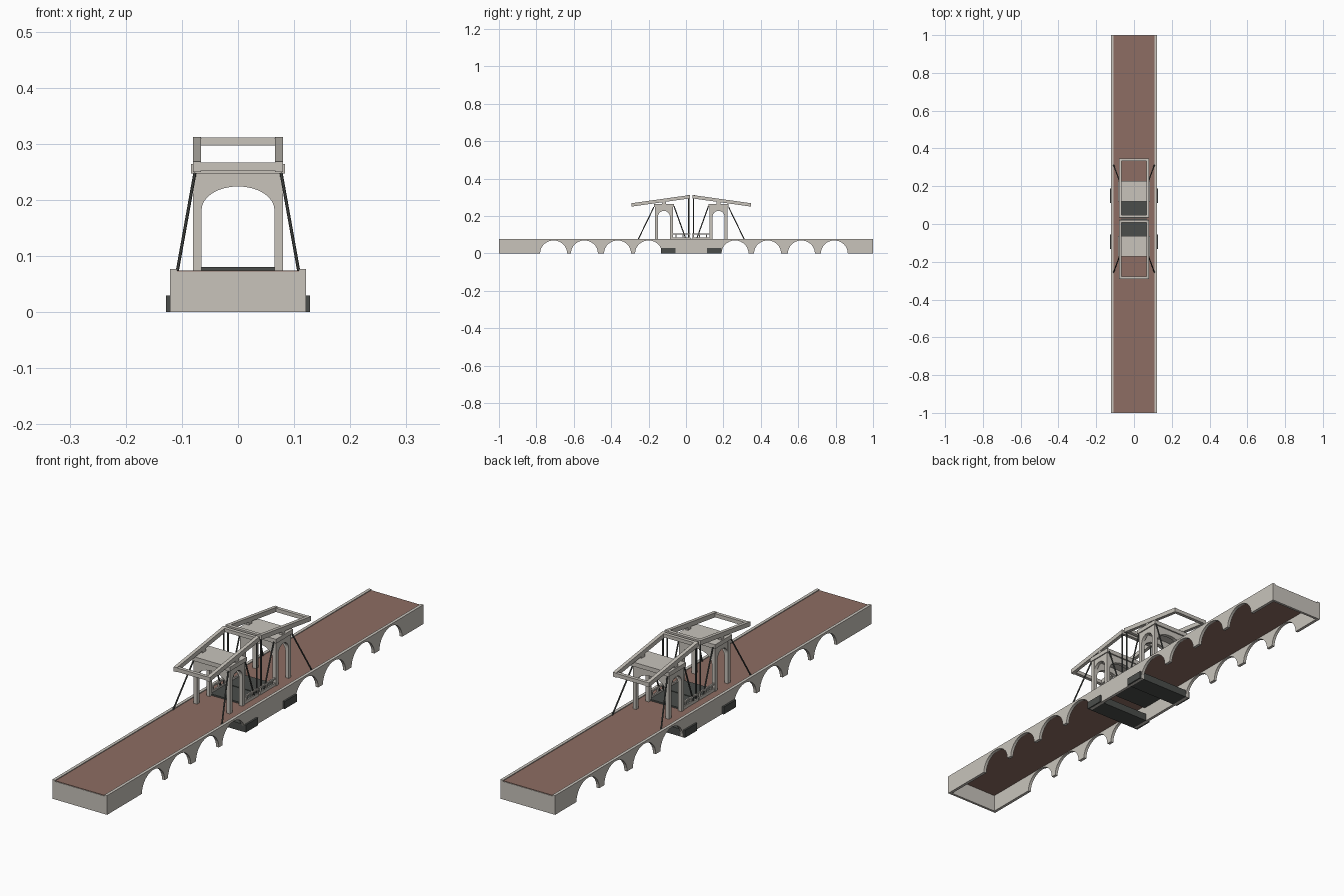
import bpy, bmesh, math
from mathutils import Vector

if "Cube" in bpy.data.objects:
    bpy.data.objects.remove(bpy.data.objects["Cube"])


def material(name, rgb):
    m = bpy.data.materials.new(name)
    m.use_nodes = True
    m.diffuse_color = (*rgb, 1)
    m.node_tree.nodes["Principled BSDF"].inputs["Base Color"].default_value = (*rgb, 1)
    return m


STONE = material("pale stone", (0.58, 0.55, 0.50))
BROWN = material("brown paving", (0.27, 0.155, 0.125))
DARK = material("dark grey", (0.07, 0.075, 0.07))


def finish(name, bm, mat):
    bmesh.ops.recalc_face_normals(bm, faces=bm.faces)
    mesh = bpy.data.meshes.new(name)
    bm.to_mesh(mesh)
    bm.free()
    mesh.materials.append(mat)
    ob = bpy.data.objects.new(name, mesh)
    bpy.context.collection.objects.link(ob)
    return ob


def prism(name, profile, axis, lo, hi, mat):
    """Extrude a (horizontal, z) profile along x or y from lo to hi."""
    bm = bmesh.new()
    place = (lambda h, z: (lo, h, z)) if axis == "x" else (lambda h, z: (h, lo, z))
    face = bm.faces.new([bm.verts.new(place(h, z)) for h, z in profile])
    out = bmesh.ops.extrude_face_region(bm, geom=[face])
    step = Vector((hi - lo, 0, 0)) if axis == "x" else Vector((0, hi - lo, 0))
    bmesh.ops.translate(bm, vec=step, verts=[v for v in out["geom"] if isinstance(v, bmesh.types.BMVert)])
    return finish(name, bm, mat)


def box(name, x, y, z, mat):
    return prism(name, [(x[0], z[0]), (x[1], z[0]), (x[1], z[1]), (x[0], z[1])], "y", y[0], y[1], mat)


def arc(centre, half, spring, rise, n=16):
    return [(centre - half * math.cos(math.pi * i / n), spring + rise * math.sin(math.pi * i / n))
            for i in range(n + 1)]


def rod(name, a, b, radius, mat):
    a, b = Vector(a), Vector(b)
    bm = bmesh.new()
    bmesh.ops.create_cone(bm, cap_ends=True, segments=8, radius1=radius, radius2=radius, depth=(b - a).length)
    turn = (b - a).to_track_quat("Z", "Y").to_matrix()
    for v in bm.verts:
        v.co = turn @ v.co + (a + b) / 2
    return finish(name, bm, mat)


MID = 0.028      # centre of the lifting span along y
BASE = 0.072     # road level
SIDES = ((1, "left"), (-1, "right"))

# Hollow causeway: arched side walls, end walls and the road
wall = [(-1, 0)]
for c in (-0.708, -0.543, -0.366, -0.2, 0.262, 0.436, 0.617, 0.793):
    wall += arc(c, 0.072, 0, 0.069)
wall += [(1, 0), (1, 0.077), (-1, 0.077)]
for s, side in SIDES:
    prism(f"{side}_arched_wall", wall, "x", s * 0.109, s * 0.121, STONE)
for s, end in ((-1, "front"), (1, "back")):
    box(f"{end}_end_wall", (-0.109, 0.109), sorted((s * 0.99, s)), (0, BASE), STONE)
box("road", (-0.11, 0.11), (-0.998, 0.998), (0.07, 0.074), BROWN)
box("span_underside", (-0.108, 0.108), (MID - 0.09, MID + 0.09), (0.06, 0.069), DARK)


def tower_and_leaf(d, label):
    """One half of the drawbridge; d is the direction away from mid span."""
    def Y(t):
        return MID + d * t

    def span(a, b):
        return sorted((Y(a), Y(b)))

    near, far, mid = 0.098, 0.194, 0.146
    # Arched gate faces across the road
    gate = [(-0.08, BASE), (-0.065, BASE)] + arc(0, 0.065, 0.182, 0.042)
    gate += [(0.065, BASE), (0.08, BASE), (0.08, 0.247), (-0.08, 0.247)]
    for word, a in (("inner", near), ("outer", far - 0.016)):
        lo, hi = span(a, a + 0.016)
        prism(f"{label}_{word}_gate_arch", gate, "y", lo, hi, STONE)
    # Narrow arches along each flank, joining the legs
    lo, hi = span(near, far)
    flank = [(lo, 0.195)] + [(lo + 0.016, 0.195)] + arc(Y(mid), 0.032, 0.195, 0.032)[1:]
    flank += [(hi, 0.195), (hi, 0.247), (lo, 0.247)]
    for s, side in SIDES:
        prism(f"{label}_{side}_flank_arch", flank, "x", s * 0.066, s * 0.0795, STONE)
    # Roof slab of the tower
    box(f"{label}_tower_cap", (-0.084, 0.084), span(near - 0.006, far + 0.006), (0.247, 0.264), STONE)

    # Tilted balance frame
    zi, zo, ti, to = 0.312, 0.268, 0.006, 0.32
    th = 0.018
    for s, side in SIDES:
        prism(f"{label}_{side}_balance_beam",
              [(Y(ti), zi), (Y(to), zo), (Y(to), zo - th), (Y(ti), zi - th)],
              "x", s * 0.066, s * 0.08, STONE)
        box(f"{label}_{side}_pivot", sorted((s * 0.067, s * 0.079)), span(mid - 0.01, mid + 0.01),
            (0.262, 0.28), STONE)
    box(f"{label}_inner_crossbar", (-0.067, 0.067), span(ti, ti + 0.014), (0.297, 0.311), STONE)
    box(f"{label}_outer_crossbar", (-0.067, 0.067), span(to - 0.014, to), (0.252, 0.267), STONE)

    # Lifting leaf and its low railings
    box(f"{label}_leaf", (-0.07, 0.07), span(0.002, near + 0.004), (0.07, 0.08), DARK)
    for s, side in SIDES:
        xs = sorted((s * 0.071, s * 0.077))
        box(f"{label}_{side}_handrail", xs, span(0.004, near), (0.1, 0.106), STONE)
        box(f"{label}_{side}_kerb", xs, span(0.004, near), (0.07, 0.086), STONE)
        for i in range(3):
            t = 0.006 + 0.036 * i
            box(f"{label}_{side}_rail_post_{i + 1}", xs, span(t, t + 0.006), (0.08, 0.102), STONE)
        # Slanted stays and the hanging lift rod
        rod(f"{label}_{side}_outer_stay", (s * 0.077, Y(0.2), 0.247), (s * 0.108, Y(0.284), 0.074), 0.003, DARK)
        rod(f"{label}_{side}_inner_stay", (s * 0.074, Y(0.092), 0.252), (s * 0.074, Y(0.03), 0.08), 0.003, DARK)
        rod(f"{label}_{side}_lift_rod", (s * 0.073, Y(0.013), 0.3), (s * 0.073, Y(0.013), 0.08), 0.003, DARK)

    # Fender block under the span
    box(f"{label}_fender", (-0.128, 0.128), span(0.084, 0.161), (0, 0.03), DARK)


tower_and_leaf(-1, "front")
tower_and_leaf(1, "back")
